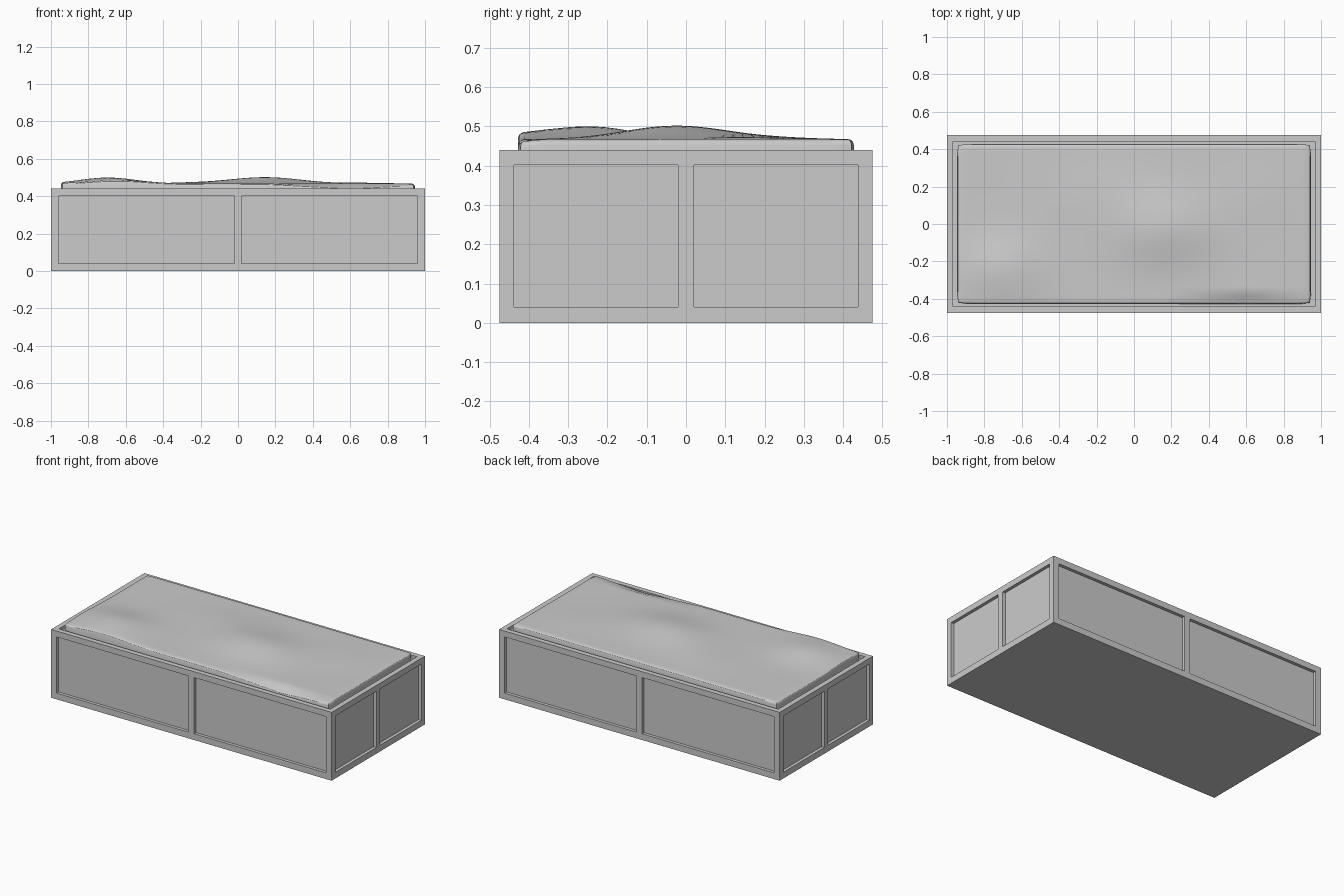
import bpy, bmesh
from math import exp
from mathutils import Vector

if "Cube" in bpy.data.objects:
    bpy.data.objects.remove(bpy.data.objects["Cube"])

# Helper: add an axis-aligned box to a bmesh
def add_box(bm, lo, hi):
    lo, hi = Vector(lo), Vector(hi)
    verts = bmesh.ops.create_cube(bm, size=1)["verts"]
    for v in verts:
        v.co = Vector([(lo[i] + hi[i]) / 2 + v.co[i] * (hi[i] - lo[i]) for i in range(3)])

def make_object(name, bm):
    mesh = bpy.data.meshes.new(name)
    bmesh.ops.recalc_face_normals(bm, faces=bm.faces)
    bm.to_mesh(mesh)
    bm.free()
    ob = bpy.data.objects.new(name, mesh)
    bpy.context.collection.objects.link(ob)
    return ob

L, W, H, DEPTH = 1.0, 0.475, 0.44, 0.02

# Planter box body
bm = bmesh.new()
add_box(bm, (-L, -W, 0), (L, W, H))
box = make_object("planter_box", bm)

# Recesses: two panels on every side and one on top
bm = bmesh.new()
for s in (-1, 1):
    for t in (-1, 1):
        x0, x1 = sorted((t * 0.02, t * 0.96))
        y0, y1 = sorted((s * (W - DEPTH), s * (W + 0.1)))
        add_box(bm, (x0, y0, 0.04), (x1, y1, 0.402))
        x0, x1 = sorted((s * (L - DEPTH), s * (L + 0.1)))
        y0, y1 = sorted((t * 0.02, t * 0.438))
        add_box(bm, (x0, y0, 0.04), (x1, y1, 0.402))
add_box(bm, (-0.967, -0.442, H - DEPTH), (0.967, 0.442, H + 0.1))
cutter = make_object("recess_cutter", bm)
cutter.hide_render = True
cutter.hide_viewport = True
cut = box.modifiers.new("recesses", 'BOOLEAN')
cut.operation, cut.solver, cut.object = 'DIFFERENCE', 'EXACT', cutter

# Soil: uneven top surface with gentle mounds and a slump at the front edge
MOUNDS = [(-0.70, -0.24, 0.032, 0.15, 0.11), (0.15, -0.03, 0.034, 0.19, 0.13),
          (-0.15, 0.15, 0.008, 0.20, 0.12), (0.65, 0.15, 0.005, 0.15, 0.12),
          (-0.60, -0.41, 0.010, 0.15, 0.08)]

def height(x, y):
    z = 0.467
    for cx, cy, h, sx, sy in MOUNDS:
        z += h * exp(-((x - cx) / sx) ** 2 / 2 - ((y - cy) / sy) ** 2 / 2)
    slump = max(0, 1 - abs(x - 0.6) / 0.42) * min(1, max(0, (-0.36 - y) / 0.05))
    return z - 0.022 * slump

SX, SY = 0.930, 0.412
bm = bmesh.new()
bmesh.ops.create_grid(bm, x_segments=56, y_segments=32, size=1)
for v in bm.verts:
    x, y = v.co.x * SX, v.co.y * SY
    v.co = (x, y, height(x, y))

# Soil: rounded rim and side walls
for out, drop in ((0.007, 0.002), (0.005, 0.004), (0.003, 0.008), (0, None)):
    rim = [e for e in bm.edges if e.is_boundary]
    new = bmesh.ops.extrude_edge_only(bm, edges=rim)["geom"]
    for v in (g for g in new if isinstance(g, bmesh.types.BMVert)):
        d = Vector(((abs(v.co.x) > SX - 1e-4) * (1 if v.co.x > 0 else -1),
                    (abs(v.co.y) > SY - 1e-4) * (1 if v.co.y > 0 else -1), 0))
        if d.x and d.y:
            d *= 0.6
        v.co += d * out
        v.co.z = v.co.z - drop if drop else H - DEPTH
soil = make_object("soil", bm)
bpy.context.view_layer.objects.active = soil
soil.select_set(True)
bpy.ops.object.shade_smooth_by_angle()
